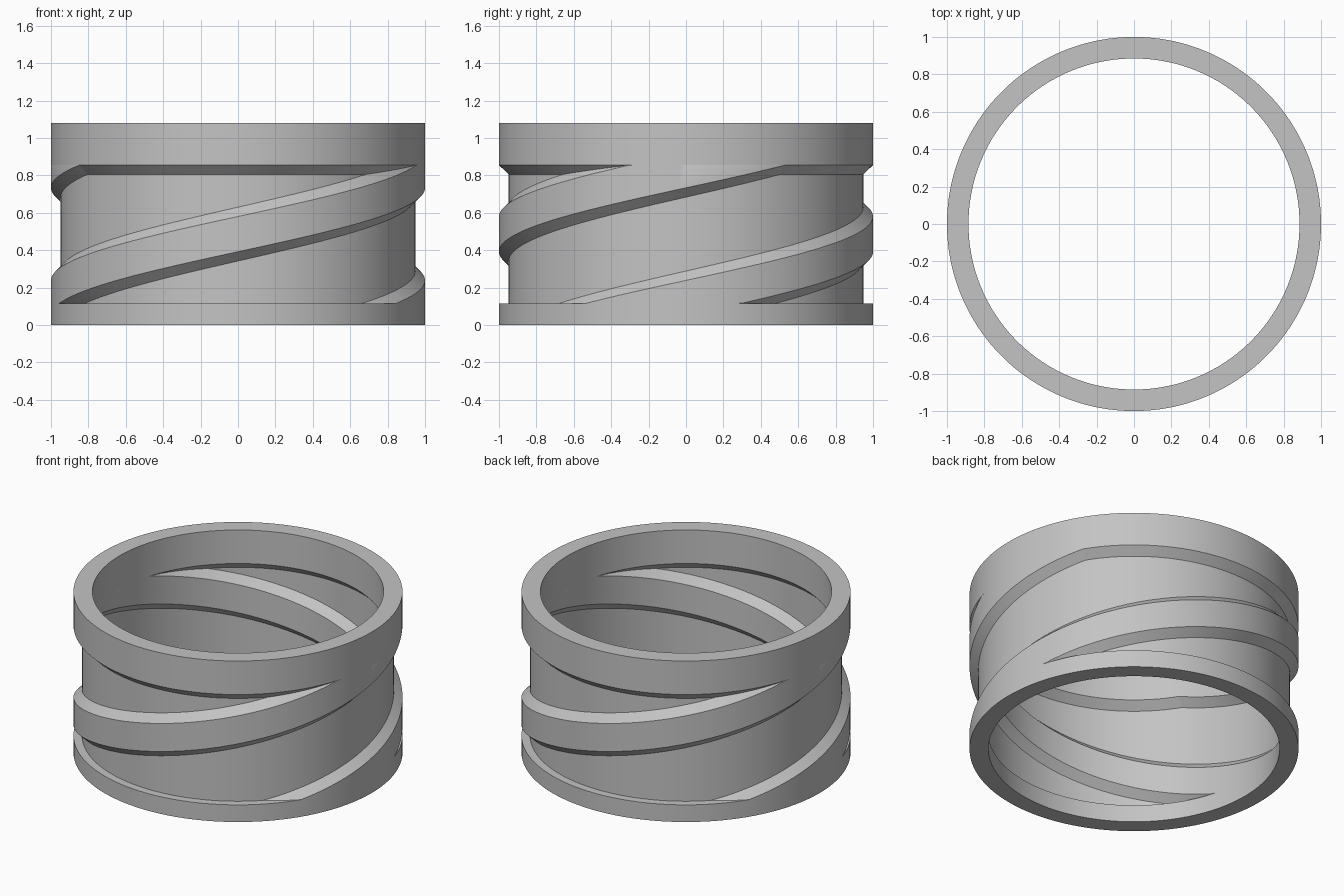
import bpy
import bmesh
from math import radians, cos, sin, floor, ceil

if "Cube" in bpy.data.objects:
    bpy.data.objects.remove(bpy.data.objects["Cube"], do_unlink=True)

# Main dimensions
R_OUT, R_IN = 1.0, 0.885
R_MID = (R_OUT + R_IN) / 2
WEB_OUT, WEB_IN = 0.948, 0.937
HEIGHT, LOW, HIGH, BEVEL = 1.08, 0.115, 0.855, 0.05
STEP = 2                    # degrees per segment
SLOPE = 0.74 / 195          # rib rise per degree
RIB = 0.188                 # height of the rib's outer face
RIB_START = -163            # angle where the rib's lower edge leaves the bottom band

grey = bpy.data.materials.new("grey")
grey.use_nodes = True
colour = (0.55, 0.55, 0.55, 1)
grey.diffuse_color = colour
grey.node_tree.nodes["Principled BSDF"].inputs["Base Color"].default_value = colour


def sweep(name, angles, section, closed):
    """Skin the (radius, height) sections standing at the given angles."""
    bm = bmesh.new()
    rings = []
    for a in angles:
        c, s = cos(radians(a)), sin(radians(a))
        rings.append([bm.verts.new((r * c, r * s, z)) for r, z in section(a)])
    pairs = list(zip(rings, rings[1:]))
    if closed:
        pairs.append((rings[-1], rings[0]))
    else:
        bm.faces.new(rings[0])
        bm.faces.new(rings[-1])
    for p, q in pairs:
        for i in range(len(p)):
            j = (i + 1) % len(p)
            bm.faces.new((p[i], q[i], q[j], p[j]))
    bmesh.ops.remove_doubles(bm, verts=bm.verts, dist=1e-5)
    bmesh.ops.recalc_face_normals(bm, faces=bm.faces)
    mesh = bpy.data.meshes.new(name)
    bm.to_mesh(mesh)
    bm.free()
    mesh.materials.append(grey)
    obj = bpy.data.objects.new(name, mesh)
    bpy.context.collection.objects.link(obj)
    bpy.ops.object.select_all(action="DESELECT")
    obj.select_set(True)
    bpy.context.view_layer.objects.active = obj
    bpy.ops.object.shade_smooth_by_angle(angle=radians(25))
    return obj


# Ring body: two thick bands joined by a thin wall, recessed inside and outside
def body_section(angle):
    outer = [(R_OUT, 0), (R_OUT, LOW), (WEB_OUT, LOW),
             (WEB_OUT, HIGH - BEVEL), (R_OUT, HIGH), (R_OUT, HEIGHT)]
    inner = [(R_IN, HEIGHT), (R_IN, HIGH), (WEB_IN, HIGH - BEVEL),
             (WEB_IN, LOW), (R_IN, LOW), (R_IN, 0)]
    return outer + inner


sweep("ring_body", range(0, 360, STEP), body_section, True)


# Spiral ribs: bevelled bars through the wall that run from band to band
def rib_section(angle, turn):
    low = LOW + (angle - turn - RIB_START) * SLOPE
    top = low + RIB
    ridge = BEVEL * (R_OUT - R_MID) / (R_OUT - WEB_OUT)
    up = min(top, HIGH)
    lo = min(up, max(low, LOW))
    crest = min(top + ridge, HEIGHT - 0.01)
    root = max(low - ridge, 0.05)
    return [(R_OUT, lo), (R_OUT, up), (R_MID, crest),
            (R_IN, up), (R_IN, lo), (R_MID, root)]


first = floor((RIB_START - (RIB + BEVEL) / SLOPE) / STEP) * STEP
last = ceil((RIB_START + (HIGH - LOW) / SLOPE) / STEP) * STEP
for name, turn in (("spiral_rib_a", 0), ("spiral_rib_b", 180)):
    sweep(name, range(first + turn, last + turn + 1, STEP),
          lambda a, t=turn: rib_section(a, t), False)
